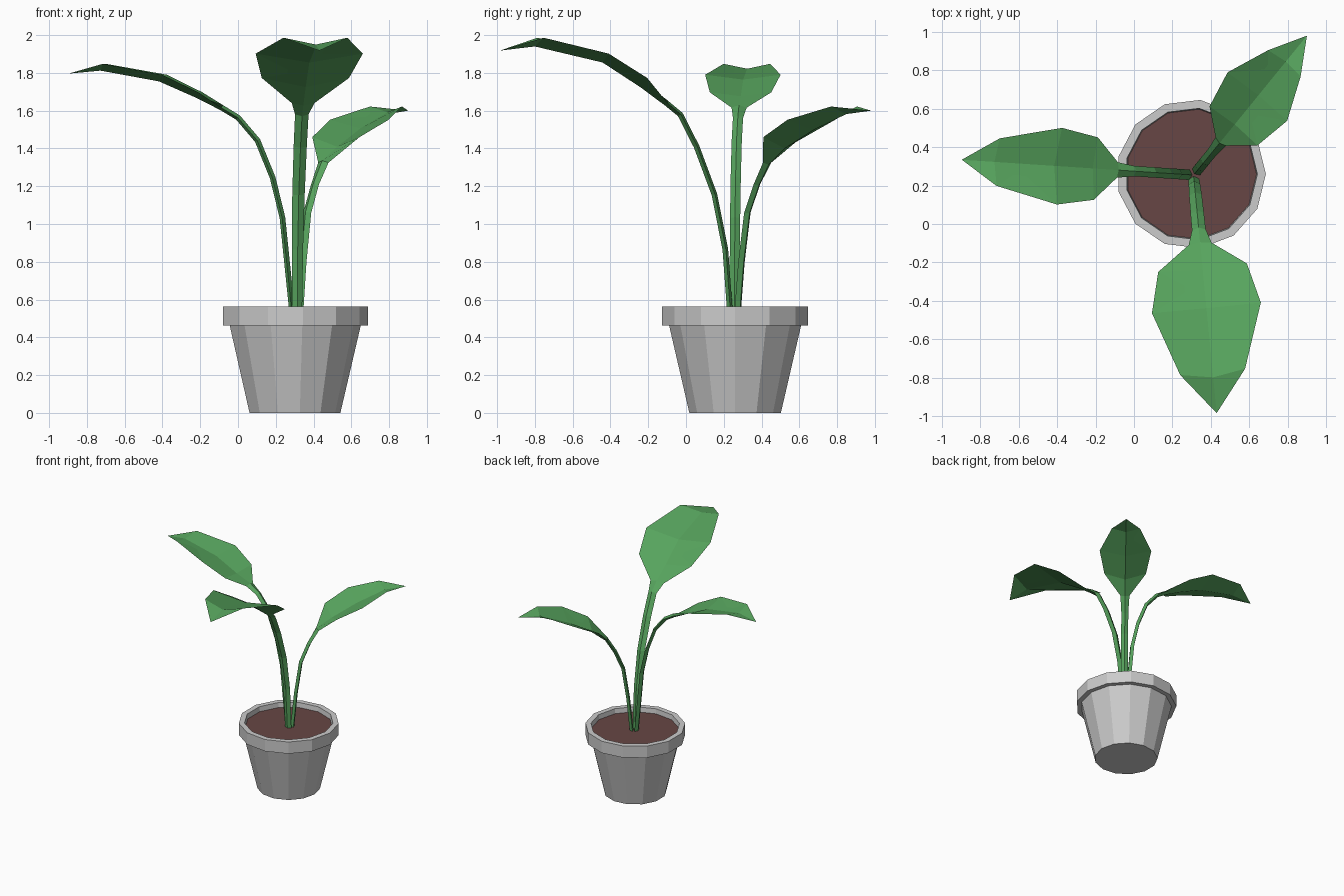
import bpy, bmesh, math
from mathutils import Vector

if "Cube" in bpy.data.objects:
    bpy.data.objects.remove(bpy.data.objects["Cube"])

CX, CY = 0.298, 0.26      # pot axis
SIDES = 13


def material(name, rgb):
    m = bpy.data.materials.new(name)
    m.diffuse_color = (*rgb, 1)
    m.use_nodes = True
    m.node_tree.nodes["Principled BSDF"].inputs["Base Color"].default_value = m.diffuse_color
    return m


def loft(name, rings, mat=None, cap_start=True, cap_end=True):
    """Skin a list of equal-length point rings into a flat-shaded mesh."""
    bm = bmesh.new()
    vs = [[bm.verts.new(p) for p in r] for r in rings]
    n = len(rings[0])
    for a, b in zip(vs, vs[1:]):
        for i in range(n):
            j = (i + 1) % n
            bm.faces.new((a[i], a[j], b[j], b[i]))
    if cap_start:
        bm.faces.new(vs[0][::-1])
    if cap_end:
        bm.faces.new(vs[-1])
    bmesh.ops.remove_doubles(bm, verts=bm.verts, dist=0.0005)
    bmesh.ops.recalc_face_normals(bm, faces=bm.faces)
    me = bpy.data.meshes.new(name)
    bm.to_mesh(me)
    bm.free()
    ob = bpy.data.objects.new(name, me)
    bpy.context.collection.objects.link(ob)
    if mat:
        me.materials.append(mat)
    return ob


def circle(r, z):
    return [(CX + r * math.cos(2 * math.pi * i / SIDES),
             CY + r * math.sin(2 * math.pi * i / SIDES), z) for i in range(SIDES)]


green = material("leaf_green", (0.095, 0.37, 0.11))
brown = material("soil_brown", (0.135, 0.061, 0.058))

# Pot with overhanging rim, open at the top down to the soil
pot_profile = [(0.244, 0), (0.352, 0.463), (0.389, 0.463),
               (0.389, 0.563), (0.345, 0.563), (0.338, 0.50)]
loft("pot", [circle(r, z) for r, z in pot_profile])

# Soil disc
loft("soil", [circle(0.338, 0.50), circle(0.341, 0.522)], brown)

BASE = Vector((0.31, 0.255, 0))


def leaf(name, tip_xy, stations):
    """Stations: distance out, midrib height, half width, edge setback, edge lift."""
    out = (Vector((*tip_xy, 0)) - BASE).normalized()
    side = Vector((-out.y, out.x, 0))
    up = Vector((0, 0, 1))
    mids = [BASE + out * s[0] + up * s[1] for s in stations]
    rings = []
    for i, (d, z, w, back, lift) in enumerate(stations):
        t = (mids[min(i + 1, len(mids) - 1)] - mids[max(i - 1, 0)]).normalized()
        n = side.cross(t)
        n = n if n.dot(up - out) > 0 else -n
        edge = mids[i] - out * back + up * lift
        blade = lift > 0
        top = 0.0 if w == 0 else (0.01 if blade else 0.015)
        low = 0.0 if w == 0 or blade else 0.015
        rings.append([edge + side * w, mids[i] + n * top,
                      edge - side * w, mids[i] - n * low])
    return loft(name, rings, green, cap_end=False)


# Three arching leaves: stem stations first, then folded blade, then tip
S = 0.027
leaf("left_leaf", (-0.90, 0.335), [
    (0.02, 0.50, S, 0, 0), (0.075, 1.034, S, 0, 0), (0.127, 1.246, S, 0, 0),
    (0.207, 1.442, S, 0, 0), (0.31, 1.563, S, 0, 0), (0.397, 1.616, 0.04, 0, 0),
    (0.53, 1.667, 0.163, 0.02, 0.03), (0.73, 1.755, 0.20, 0.03, 0.035),
    (1.04, 1.812, 0.124, 0.02, 0.036), (1.21, 1.796, 0, 0, 0)])
leaf("front_leaf", (0.43, -0.98), [
    (0.02, 0.50, S, 0, 0), (0.047, 0.865, 0.03, 0, 0), (0.105, 1.156, 0.033, 0, 0),
    (0.20, 1.41, 0.035, 0, 0), (0.287, 1.58, 0.036, 0, 0), (0.36, 1.64, 0.06, 0, 0),
    (0.50, 1.725, 0.232, 0.015, 0.048), (0.70, 1.855, 0.285, 0.005, 0.047),
    (1.06, 1.94, 0.17, 0.03, 0.046), (1.246, 1.918, 0, 0, 0)])
leaf("back_leaf", (0.90, 0.98), [
    (0.02, 0.50, S, 0, 0), (0.05, 0.80, S, 0, 0), (0.09, 1.06, S, 0, 0),
    (0.155, 1.21, S, 0, 0), (0.225, 1.325, 0.035, 0, 0),
    (0.345, 1.40, 0.161, 0.015, 0.06), (0.54, 1.497, 0.20, 0.013, 0.055),
    (0.765, 1.582, 0.109, 0.015, 0.04), (0.936, 1.60, 0, 0, 0)])
